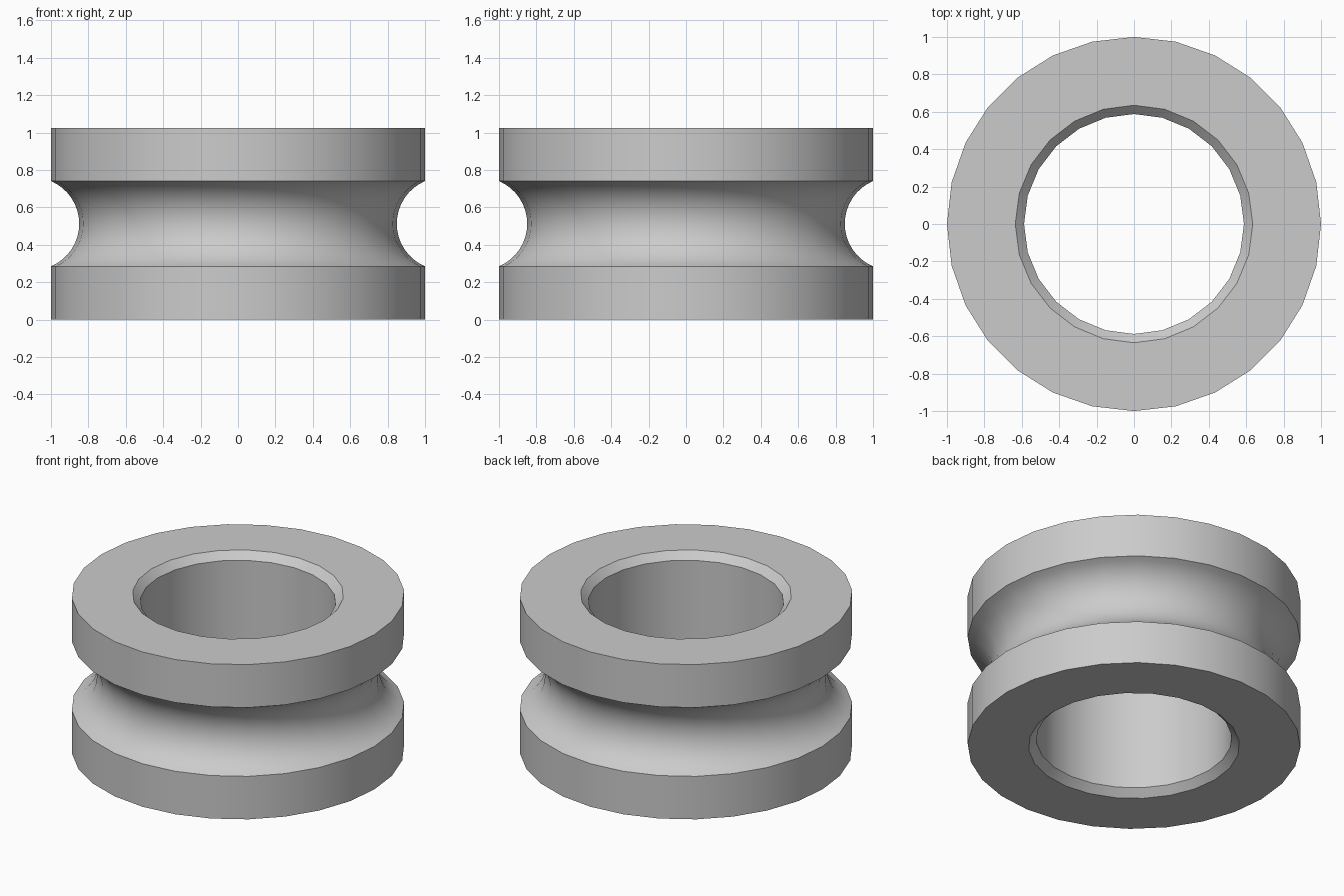
import bpy, bmesh
from math import sin, cos, asin, tau, radians

cube = bpy.data.objects.get("Cube")
if cube:
    bpy.data.objects.remove(cube, do_unlink=True)

HEIGHT, MID = 1.026, 0.513
BORE, CHAMFER = 0.588, 0.047
GROOVE_HALF, GROOVE_DEPTH = 0.228, 0.151
ARC_STEPS = 16

grey = bpy.data.materials.new("grey")
grey.use_nodes = True
grey.diffuse_color = (0.6, 0.6, 0.6, 1)
grey.node_tree.nodes["Principled BSDF"].inputs["Base Color"].default_value = (0.6, 0.6, 0.6, 1)


def lathe(bm, profile, sides):
    """Revolve (radius, z) points about z; return the first and last rings."""
    rings = [[bm.verts.new((r * cos(tau * i / sides), r * sin(tau * i / sides), z))
              for i in range(sides)] for r, z in profile]
    for low, high in zip(rings, rings[1:]):
        for i in range(sides):
            j = (i + 1) % sides
            bm.faces.new((low[i], low[j], high[j], high[i]))
    return rings[0], rings[-1]


def flat_ring(bm, outer, inner):
    """Join two concentric rings of different side counts with triangles."""
    n, m = len(outer), len(inner)
    i = j = 0
    while i < n or j < m:
        a, b = outer[i % n], inner[j % m]
        if (i + 1) * m <= (j + 1) * n:
            i += 1
            bm.faces.new((a, outer[i % n], b))
        else:
            j += 1
            bm.faces.new((a, inner[j % m], b))


# Outer wall with a round groove of circular section
radius = (GROOVE_HALF ** 2 + GROOVE_DEPTH ** 2) / (2 * GROOVE_DEPTH)
centre = 1 - GROOVE_DEPTH + radius
sweep = asin(GROOVE_HALF / radius)
groove = []
for k in range(ARC_STEPS + 1):
    a = sweep * (2 * k / ARC_STEPS - 1)
    groove.append((centre - radius * cos(a), MID + radius * sin(a)))

bm = bmesh.new()
outer_rims = lathe(bm, [(1, 0)] + groove + [(1, HEIGHT)], 28)

# Bore with a chamfer at both ends
inner_rims = lathe(bm, [(BORE + CHAMFER, 0), (BORE, CHAMFER),
                        (BORE, HEIGHT - CHAMFER), (BORE + CHAMFER, HEIGHT)], 24)

# Flat end faces
for outer, inner in zip(outer_rims, inner_rims):
    flat_ring(bm, outer, inner)
bmesh.ops.recalc_face_normals(bm, faces=bm.faces)

mesh = bpy.data.meshes.new("grooved_ring")
bm.to_mesh(mesh)
bm.free()
mesh.materials.append(grey)
ring = bpy.data.objects.new("grooved_ring", mesh)
bpy.context.collection.objects.link(ring)
bpy.ops.object.select_all(action="DESELECT")
ring.select_set(True)
bpy.context.view_layer.objects.active = ring
bpy.ops.object.shade_smooth_by_angle(angle=radians(30))
